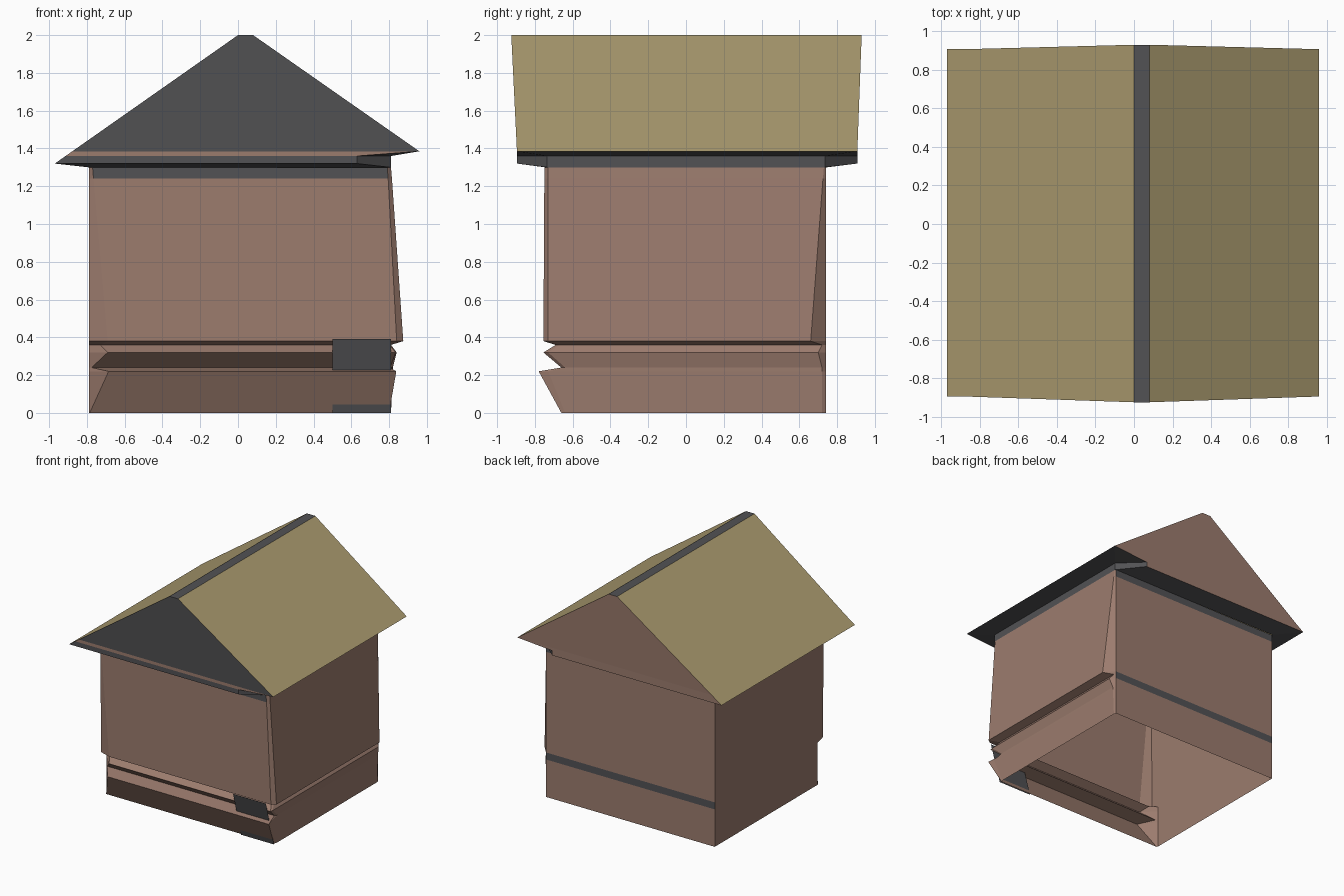
import bpy, bmesh

if "Cube" in bpy.data.objects:
    bpy.data.objects.remove(bpy.data.objects["Cube"])


def material(name, rgb):
    m = bpy.data.materials.new(name)
    m.diffuse_color = (*rgb, 1)
    m.use_nodes = True
    m.node_tree.nodes["Principled BSDF"].inputs["Base Color"].default_value = m.diffuse_color
    return m


WALL, TRIM, ROOF = 0, 1, 2
mats = [material("brown_wood", (0.33, 0.20, 0.155)),
        material("dark_trim", (0.085, 0.085, 0.09)),
        material("straw_roof", (0.41, 0.33, 0.16))]


def build(name, faces):
    """Make a sheet object from (corner list, material index) pairs."""
    bm = bmesh.new()
    for pts, mat in faces:
        f = bm.faces.new([bm.verts.new(p) for p in pts])
        f.material_index = mat
    bmesh.ops.remove_doubles(bm, verts=bm.verts, dist=0.001)
    bmesh.ops.recalc_face_normals(bm, faces=bm.faces)
    me = bpy.data.meshes.new(name)
    bm.to_mesh(me)
    bm.free()
    for m in mats:
        me.materials.append(m)
    ob = bpy.data.objects.new(name, me)
    bpy.context.collection.objects.link(ob)
    return ob


# Walls: open shell lofted through seven-sided rings
# z, front y, front left x, front right x, right x, right back y, left front y
levels = [
    (0.00, -0.66, -0.785, 0.800, 0.81, 0.72, -0.65),
    (0.22, -0.78, -0.685, 0.838, 0.82, 0.72, -0.65),
    (0.24, -0.66, -0.775, 0.805, 0.82, 0.72, -0.65),
    (0.32, -0.755, -0.69, 0.835, 0.84, 0.70, -0.65),
    (0.36, -0.69, -0.73, 0.800, 0.81, 0.72, -0.65),
    (0.38, -0.755, -0.69, 0.84, 0.875, 0.66, -0.72),
    (1.24, -0.75, -0.765, 0.795, 0.815, 0.725, -0.73),
    (1.30, -0.75, -0.77, 0.79, 0.81, 0.73, -0.73),
]


def ring(z, fy, flx, frx, rx, rby, lfy):
    return [(-0.79, lfy, z), (flx, fy, z), (frx, fy, z),
            (rx, max(fy + 0.02, -0.73), z), (rx, rby, z), (0.805, 0.74, z), (-0.79, 0.74, z)]


rings = [ring(*lv) for lv in levels]
FRONT, BACK = 1, 5
faces = []
for k in range(len(rings) - 1):
    a, b = rings[k], rings[k + 1]
    for i in range(7):
        j = (i + 1) % 7
        band = (k == 6 and i in (FRONT, BACK)) or (i == BACK and k in (3, 4))
        faces.append(([a[i], a[j], b[j], b[i]], TRIM if band else WALL))
build("walls", faces)

# Roof: slopes, ridge cap, gables and soffits
Y = {-1: (-0.895, -0.925), 1: (0.907, 0.93)}


def at(x, z, s):
    low, top = Y[s]
    return (x, low + (top - low) * max(0, z - 1.385) / 0.615, z)


def strip(p, q):
    return [at(*p, -1), at(*q, -1), at(*q, 1), at(*p, 1)]


left, eave = (-0.97, 1.32), (0.96, 1.385)
peak_l, peak_r = (0.0, 2.0), (0.08, 2.0)
left_mid, left_up = (-0.913, 1.36), (-0.877, 1.385)
faces = [(strip(left, left_mid), ROOF), (strip(left_mid, left_up), ROOF),
         (strip(left_up, peak_l), ROOF), (strip(peak_l, peak_r), TRIM),
         (strip(peak_r, eave), ROOF)]
for s in (-1, 1):
    front = s < 0
    p, q = at(0.63, 1.32, s), at(0.63, 1.36, s)
    in_top, in_low, in_left = (0.81, s * 0.735, 1.36), (0.81, s * 0.735, 1.30), (-0.79, s * 0.745, 1.30)
    e = at(*eave, s)
    faces += [
        ([at(*left_up, s), at(*peak_l, s), at(*peak_r, s), e], TRIM if front else WALL),
        ([at(*left_mid, s), at(*left_up, s), e, q], WALL),
        ([at(*left, s), at(*left_mid, s), q, p], TRIM if front else WALL),
        ([p, q, in_top, in_low], TRIM),
        ([q, e, in_top], TRIM),
        ([at(*left, s), p, in_low, in_left], TRIM),
    ]
# side soffits and the trim above the right wall
faces += [
    ([at(*left, -1), at(*left, 1), (-0.79, 0.745, 1.30), (-0.79, -0.745, 1.30)], TRIM),
    ([at(*eave, -1), at(*eave, 1), (0.81, 0.735, 1.36), (0.81, -0.735, 1.36)], TRIM),
    ([(0.81, -0.735, 1.30), (0.81, 0.735, 1.30), (0.81, 0.735, 1.36), (0.81, -0.735, 1.36)], TRIM),
]
build("roof", faces)

# Leaning panel that cuts through the front ledges
build("front_panel", [([(0.5, -0.672, 0), (0.81, -0.672, 0),
                        (0.81, -0.78, 0.39), (0.5, -0.78, 0.39)], TRIM)])
